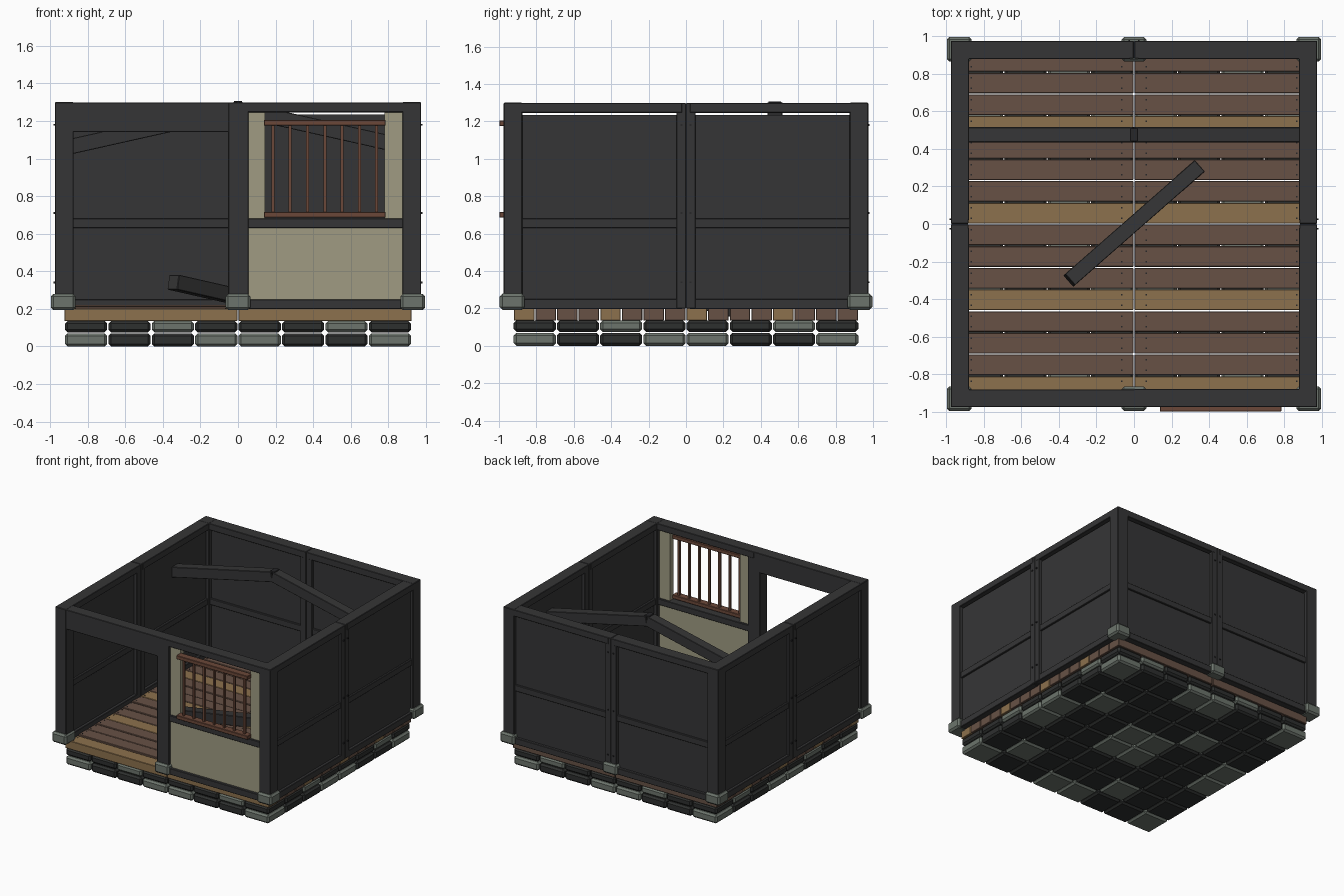
import bpy, bmesh, math, random
from mathutils import Matrix, Vector

if "Cube" in bpy.data.objects:
    bpy.data.objects.remove(bpy.data.objects["Cube"])

random.seed(4)


def material(name, r, g, b):
    m = bpy.data.materials.new(name)
    m.diffuse_color = (r, g, b, 1)
    m.use_nodes = True
    m.node_tree.nodes["Principled BSDF"].inputs["Base Color"].default_value = m.diffuse_color
    return m


TIMBER = material("charcoal timber", 0.036, 0.036, 0.037)
DARK = material("dark stone", 0.027, 0.029, 0.028)
LIGHT = material("grey green stone", 0.150, 0.175, 0.150)
BROWN = material("brown plank", 0.135, 0.083, 0.060)
TAN = material("tan plank", 0.265, 0.165, 0.075)
PLASTER = material("beige plaster", 0.350, 0.330, 0.225)
GRILLE = material("red brown wood", 0.145, 0.064, 0.040)
NAIL = material("iron", 0.020, 0.020, 0.022)


def part(name, mat, boxes, bevel=0.0, turn=0):
    """One object made of boxes (x0, x1, y0, y1, z0, z1), turned by quarter turns about z."""
    bm = bmesh.new()
    for x0, x1, y0, y1, z0, z1 in boxes:
        m = Matrix.Translation(((x0 + x1) / 2, (y0 + y1) / 2, (z0 + z1) / 2))
        m = m @ Matrix.Diagonal((x1 - x0, y1 - y0, z1 - z0, 1))
        bmesh.ops.create_cube(bm, size=1, matrix=m)
    bm.transform(Matrix.Rotation(turn * math.pi / 2, 4, 'Z'))
    me = bpy.data.meshes.new(name)
    bm.to_mesh(me)
    bm.free()
    me.materials.append(mat)
    ob = bpy.data.objects.new(name, me)
    bpy.context.collection.objects.link(ob)
    if bevel:
        mod = ob.modifiers.new("bevel", 'BEVEL')
        mod.width = bevel
        mod.segments = 1
    return ob


def beam(name, p, q, width, height):
    """Rectangular timber between two points, kept level across its width."""
    p, q = Vector(p), Vector(q)
    d = (q - p).normalized()
    side = Vector((0, 0, 1)).cross(d).normalized()
    up = d.cross(side)
    half = (q - p).length / 2
    ob = part(name, TIMBER, [(-half, half, -width / 2, width / 2, -height / 2, height / 2)], 0.003)
    m = Matrix((d, side, up)).transposed().to_4x4()
    m.translation = (p + q) / 2
    ob.data.transform(m)
    return ob


# Stone foundation: two layers of 8 x 8 blocks, the pattern repeating every four
lower_light = {(0, 0), (3, 0), (0, 3), (3, 3), (2, 1)}
upper_light = {(2, 0), (3, 2), (0, 2), (2, 3)}
for label, lights, z0, z1 in (("lower", lower_light, 0.005, 0.07), ("upper", upper_light, 0.075, 0.135)):
    groups = {True: [], False: []}
    for i in range(8):
        for j in range(8):
            x, y = -0.924 + i * 0.231, -0.924 + j * 0.231
            groups[(i % 4, j % 4) in lights].append(
                (x + 0.003, x + 0.228, y + 0.003, y + 0.228, z0 - (0.005 if label == "lower" else 0), z1))
    part(label + "_light_stones", LIGHT, groups[True], 0.014)
    part(label + "_dark_stones", DARK, groups[False], 0.014)

# Floor planks in two halves, every fourth one tan
tan, brown, nails = [], [], []
for i in range(16):
    y = -0.923 + i * 0.1154
    top = 0.203 if i == 0 else 0.214 + random.uniform(-0.004, 0.006)
    for x0, x1 in ((-0.924, -0.003), (0.003, 0.924)):
        (tan if i % 4 == 0 else brown).append((x0, x1, y + 0.003, y + 0.1124, 0.135, top))
    for x in (-0.865, -0.065, 0.065, 0.865):
        for dy in (0.03, 0.085):
            nails.append((x - 0.004, x + 0.004, y + dy - 0.004, y + dy + 0.004, top - 0.01, top + 0.002))
part("tan_planks", TAN, tan, 0.003)
part("brown_planks", BROWN, brown, 0.003)
part("floor_nails", NAIL, nails)

# Corner posts
part("corner_posts", TIMBER, [(sx * 0.925 - 0.05, sx * 0.925 + 0.05, sy * 0.925 - 0.05, sy * 0.925 + 0.05, 0.2, 1.3)
                              for sx in (-1, 1) for sy in (-1, 1)], 0.004)


def half_frame(u0, u1):
    """Bottom, middle and top rails of one wall bay."""
    return [(u0, u1, -0.972, -0.882, 0.198, 0.25),
            (u0, u1, -0.965, -0.888, 0.63, 0.68),
            (u0, u1, -0.975, -0.878, 1.246, 1.299)]


# Three closed walls: right, back, left
for name, turn in (("right", 1), ("back", 2), ("left", 3)):
    frame = half_frame(-0.9, -0.02) + half_frame(0.02, 0.9)
    frame += [(-0.052, -0.001, -0.974, -0.88, 0.2, 1.299), (0.001, 0.052, -0.974, -0.88, 0.2, 1.299)]
    part(name + "_wall_frame", TIMBER, frame, 0.003, turn)
    part(name + "_wall_panels", TIMBER,
         [(-0.88, -0.04, -0.95, -0.905, 0.24, 1.235), (0.04, 0.88, -0.95, -0.905, 0.24, 1.235)], 0, turn)
    part(name + "_wall_pegs", NAIL, [(u - 0.005, u + 0.005, -0.981, -0.97, z - 0.005, z + 0.005)
                                     for u in (-0.025, 0.025) for z in (0.34, 0.71, 1.18)], 0, turn)

# Front wall: open doorway on the left, window bay on the right
part("door_lintel", TIMBER, [(-0.93, 0.0, -0.974, -0.88, 1.14, 1.299)], 0.003)
part("front_centre_post", TIMBER, [(-0.052, 0.055, -0.975, -0.88, 0.2, 1.299)], 0.003)
part("front_bay_frame", TIMBER, half_frame(0.0, 0.925), 0.003)
part("plaster_panels", PLASTER, [(0.04, 0.89, -0.95, -0.905, 0.24, 0.64),
                                 (0.04, 0.145, -0.95, -0.905, 0.67, 1.248),
                                 (0.78, 0.89, -0.95, -0.905, 0.67, 1.248)])

# Window grille
part("grille_rails", GRILLE, [(0.138, 0.785, -0.998, -0.94, z, z + 0.031) for z in (0.685, 1.175)], 0.003)
part("grille_bars", GRILLE, [(x - 0.008, x + 0.008, -0.975, -0.957, 0.70, 1.19)
                             for x in (0.186 + 0.092 * k for k in range(7))])

# Stone feet under the posts
feet = [(sx * 0.93 - 0.066, sx * 0.93 + 0.066, sy * 0.93 - 0.066, sy * 0.93 + 0.066, 0.193, 0.279)
        for sx in (-1, 0, 1) for sy in (-1, 1)]
part("stone_feet", LIGHT, feet, 0.014)

# Bent roof tie made of two sloping beams, with a small joining peg
for name, s in (("left", -1), ("right", 1)):
    beam(name + "_sloping_beam", (0, 0.475, 1.263), (s * 0.93, 0.475, 1.055), 0.08, 0.082)
part("beam_peg", NAIL, [(-0.022, 0.022, 0.44, 0.51, 1.29, 1.307)], 0.003)

# Fallen beam resting on the floor
beam("fallen_beam", (-0.345, -0.30, 0.342), (0.345, 0.305, 0.185), 0.08, 0.08)
